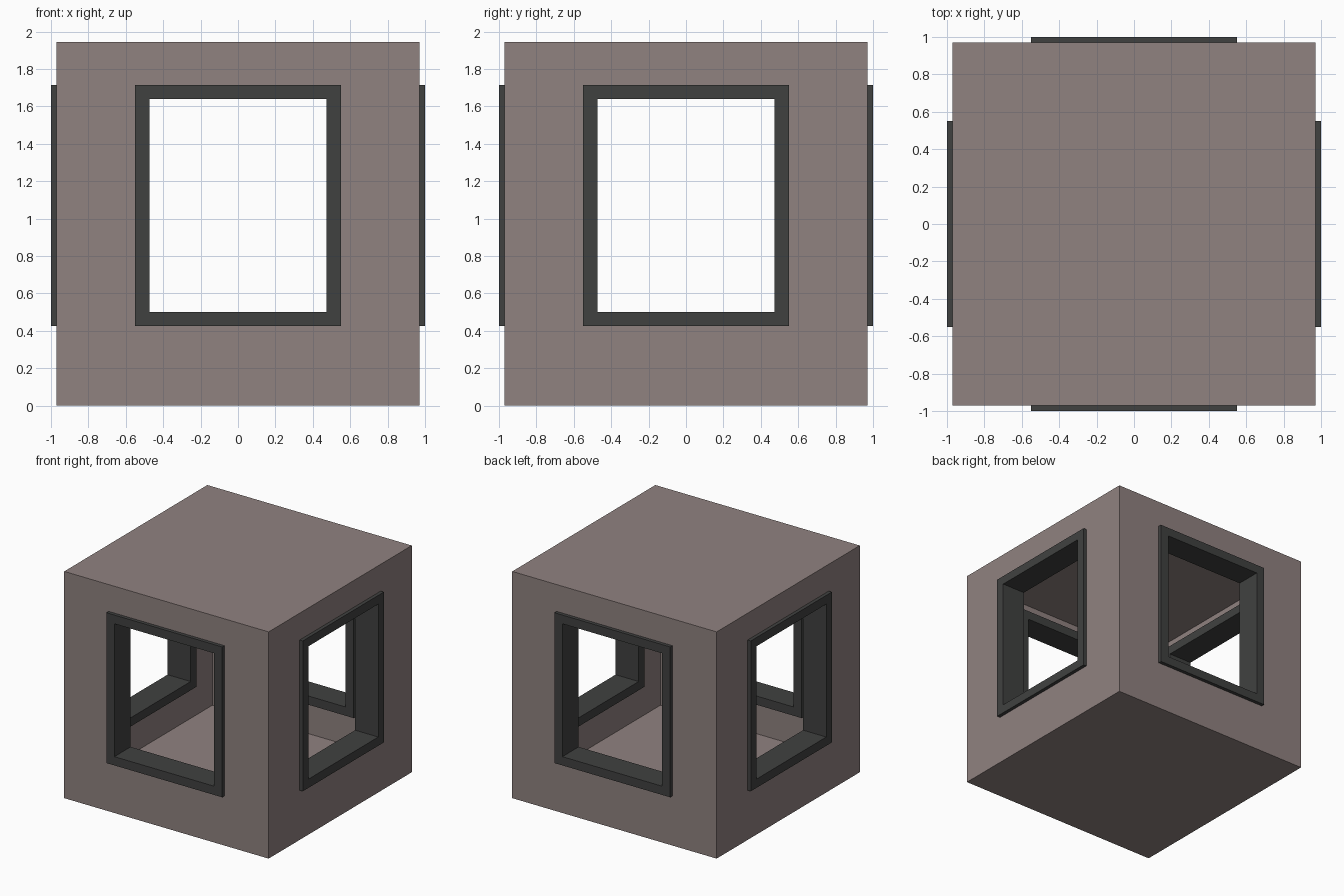
import bpy, bmesh, math
from mathutils import Matrix, Vector

if "Cube" in bpy.data.objects:
    bpy.data.objects.remove(bpy.data.objects["Cube"])

W, H, T = 0.97, 1.945, 0.16        # half width, height, wall thickness


def material(name, rgb):
    m = bpy.data.materials.new(name)
    m.diffuse_color = (*rgb, 1)
    m.use_nodes = True
    m.node_tree.nodes["Principled BSDF"].inputs["Base Color"].default_value = m.diffuse_color
    return m


plaster = material("warm grey plaster", (0.279, 0.223, 0.216))
dark = material("charcoal frame", (0.051, 0.053, 0.051))


def box(name, lo, hi, mat=None):
    lo, hi = Vector(lo), Vector(hi)
    bm = bmesh.new()
    size = Matrix.Diagonal((*(hi - lo), 1))
    bmesh.ops.create_cube(bm, size=1, matrix=Matrix.Translation((lo + hi) / 2) @ size)
    me = bpy.data.meshes.new(name)
    bm.to_mesh(me)
    bm.free()
    ob = bpy.data.objects.new(name, me)
    bpy.context.collection.objects.link(ob)
    if mat:
        me.materials.append(mat)
    return ob


def subtract(ob, cutter):
    mod = ob.modifiers.new("cut", 'BOOLEAN')
    mod.operation, mod.solver, mod.object = 'DIFFERENCE', 'EXACT', cutter
    bpy.context.view_layer.objects.active = ob
    bpy.ops.object.modifier_apply(modifier=mod.name)
    bpy.data.objects.remove(cutter)


# Hollow room shell with a window opening through each wall
room = box("room_shell", (-W, -W, 0), (W, W, H), plaster)
subtract(room, box("cavity", (-W + T, -W + T, T), (W - T, W - T, H - T)))
subtract(room, box("opening_y", (-0.51, -1.2, 0.463), (0.51, 1.2, 1.677)))
subtract(room, box("opening_x", (-1.2, -0.51, 0.463), (1.2, 0.51, 1.677)))

# Window frames, standing proud of the wall inside and out
for i, side in enumerate(("front", "right", "back", "left")):
    frame = box(side + "_window_frame", (-0.55, -1.0, 0.425), (0.55, -0.78, 1.715), dark)
    subtract(frame, box("pane_hole", (-0.473, -1.2, 0.50), (0.473, -0.6, 1.64)))
    frame.data.transform(Matrix.Rotation(math.pi / 2 * i, 4, 'Z'))
